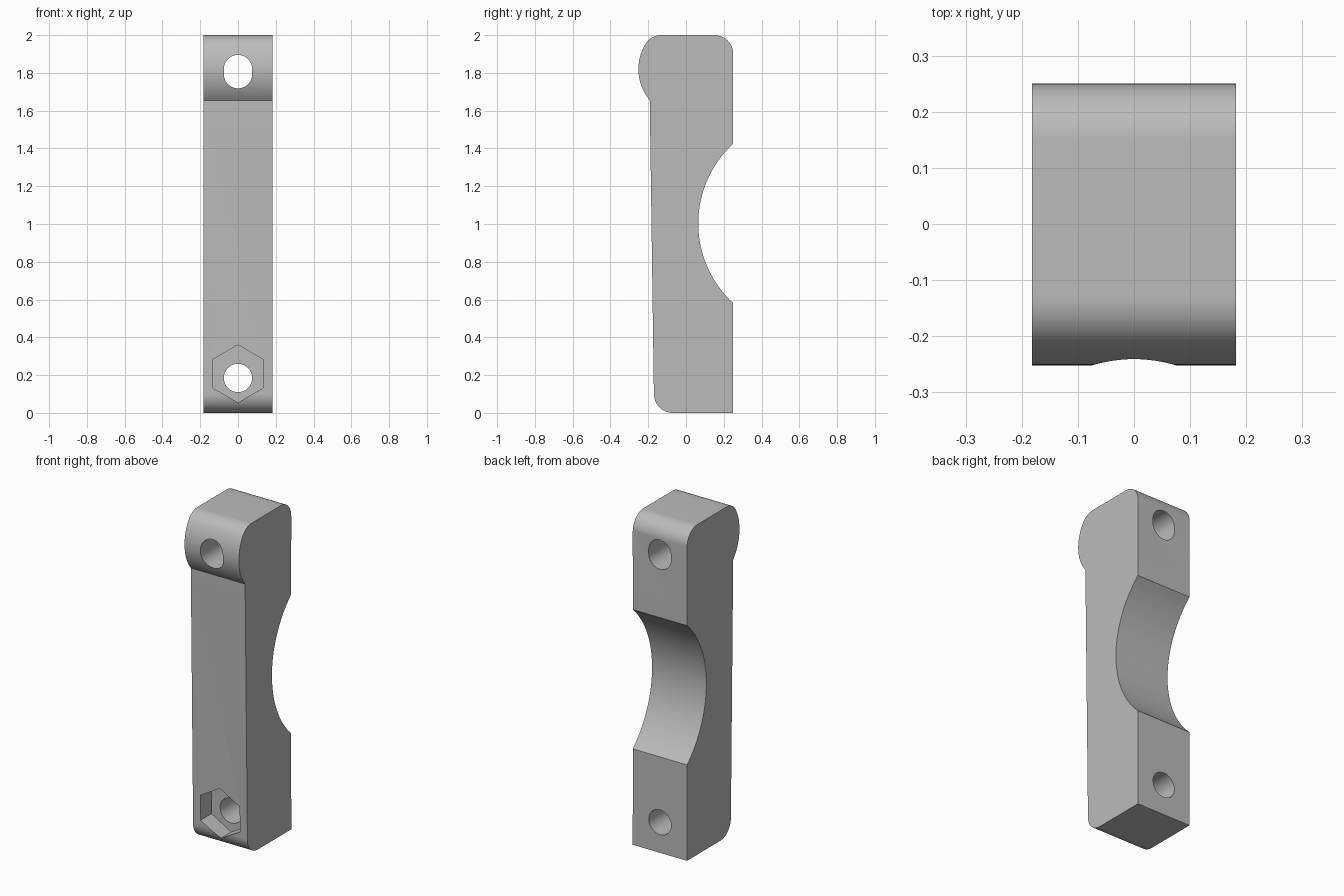
import bpy, bmesh
from math import sin, cos, pi, radians
from mathutils import Vector

cube = bpy.data.objects.get("Cube")
if cube:
    bpy.data.objects.remove(cube, do_unlink=True)

grey = bpy.data.materials.new("plain grey")
grey.use_nodes = True
colour = (0.5, 0.5, 0.5, 1)
grey.diffuse_color = colour
grey.node_tree.nodes["Principled BSDF"].inputs["Base Color"].default_value = colour


def arc(cx, cy, r, start, end, steps=16):
    """Points along an arc, angles in degrees."""
    angles = [radians(start + (end - start) * i / steps) for i in range(steps + 1)]
    return [(cx + r * cos(a), cy + r * sin(a)) for a in angles]


def prism(name, points, direction):
    """Extrude a closed outline of 3D points along a direction."""
    bm = bmesh.new()
    face = bm.faces.new([bm.verts.new(p) for p in points])
    new = bmesh.ops.extrude_face_region(bm, geom=[face])["geom"]
    bmesh.ops.translate(bm, vec=Vector(direction),
                        verts=[v for v in new if isinstance(v, bmesh.types.BMVert)])
    bmesh.ops.recalc_face_normals(bm, faces=bm.faces)
    mesh = bpy.data.meshes.new(name)
    bm.to_mesh(mesh)
    bm.free()
    mesh.materials.append(grey)
    obj = bpy.data.objects.new(name, mesh)
    bpy.context.collection.objects.link(obj)
    return obj


def front_cutter(name, outline, y0, y1):
    return prism(name, [(x, y0, z) for x, z in outline], (0, y1 - y0, 0))


# Clamp body: side outline with rounded corners, nose bump and saddle
half_width = 0.182
outline = [(0.25, 0)]
outline += arc(0.639, 1.003, 0.574, 227.3, 132.7, 40)   # saddle
outline += arc(0.15, 1.9, 0.1, 0, 90)                   # top back corner
outline += arc(-0.13, 1.9, 0.1, 90, 149.4)              # top front corner
outline += arc(0.005, 1.82, 0.257, 149.4, 220, 24)[1:]  # nose bump
outline += arc(-0.07, 0.1, 0.1, 180, 270)               # bottom front corner
body = prism("clamp_body", [(-half_width, y, z) for y, z in outline],
             (2 * half_width, 0, 0))

# Screw hole, slotted hole and hexagonal nut pocket
hole_r = 0.075
cutters = [
    front_cutter("lower_hole", arc(0, 0.185, hole_r, 0, 360, 40)[:-1], -1, 1),
    front_cutter("upper_slot", arc(0, 1.82, hole_r, 0, 180, 20)
                 + arc(0, 1.793, hole_r, 180, 360, 20), -1, 1),
    front_cutter("nut_pocket", arc(0, 0.2075, 0.1525, 30, 390, 6)[:-1], -1, -0.065),
]
bpy.context.view_layer.objects.active = body
body.select_set(True)
for cutter in cutters:
    mod = body.modifiers.new(cutter.name, "BOOLEAN")
    mod.operation = "DIFFERENCE"
    mod.solver = "EXACT"
    mod.object = cutter
    bpy.ops.object.modifier_apply(modifier=mod.name)
    bpy.data.objects.remove(cutter, do_unlink=True)

bpy.ops.object.select_all(action="DESELECT")
body.select_set(True)
bpy.ops.object.shade_smooth_by_angle(angle=radians(25))
